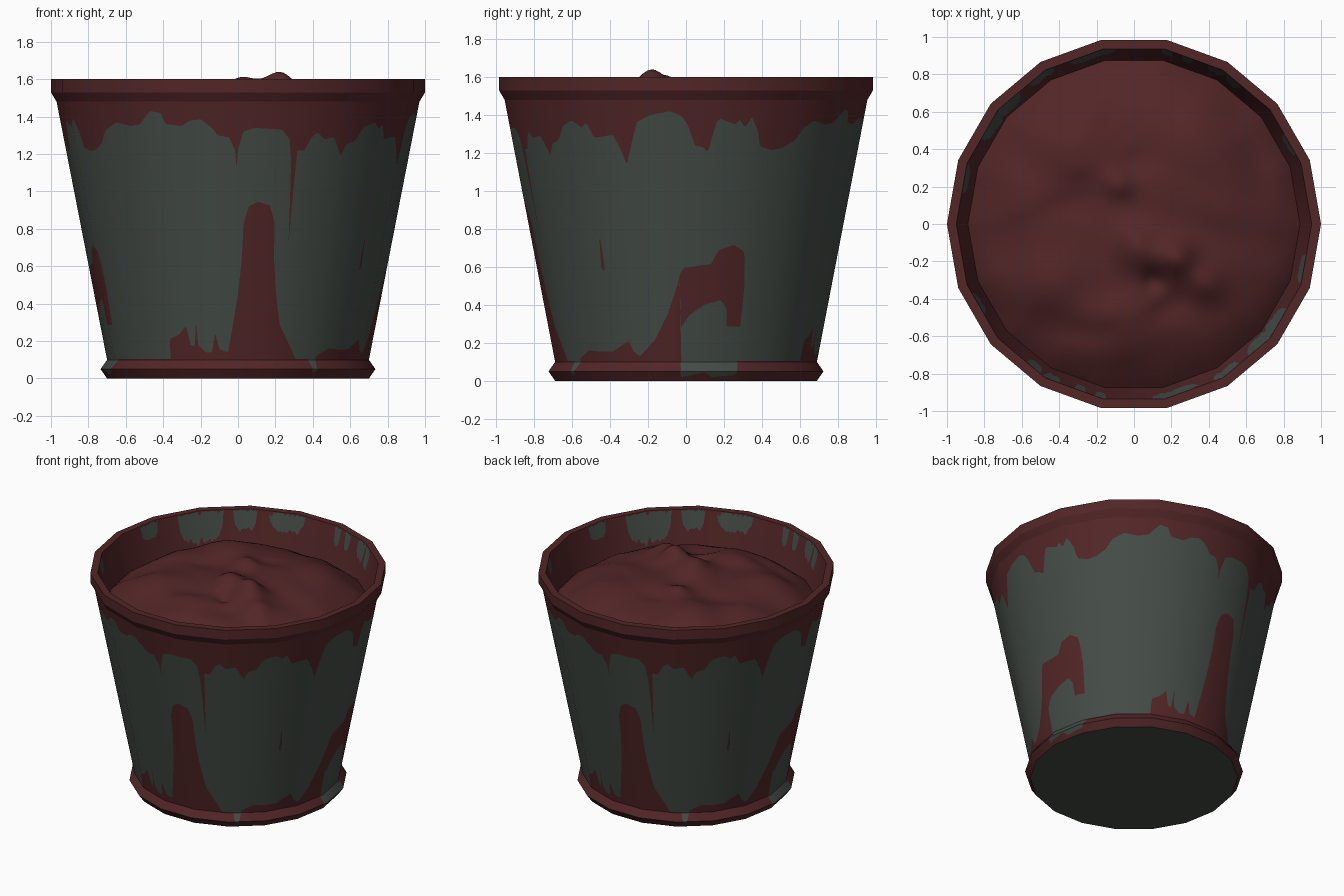
import bpy, math
from mathutils import Vector, noise

if "Cube" in bpy.data.objects:
    bpy.data.objects.remove(bpy.data.objects["Cube"])

SIDES, SUB = 18, 40
COLS = SIDES * SUB


def material(name, rgb):
    m = bpy.data.materials.new(name)
    m.diffuse_color = (*rgb, 1)
    m.use_nodes = True
    m.node_tree.nodes["Principled BSDF"].inputs["Base Color"].default_value = m.diffuse_color
    return m


RED = material("dark red paint", (0.085, 0.019, 0.020))
GREEN = material("grey green metal", (0.058, 0.072, 0.062))

# Paint edges as (degrees from the front, height); they repeat every half turn
DRIP_EDGE = [
    (-44, 1.37), (-38, 1.35), (-34, 1.36), (-29.3, 1.43), (-26, 1.42), (-24.4, 1.36),
    (-19, 1.35), (-15.8, 1.38), (-12, 1.385), (-8.5, 1.34), (-6.7, 1.30), (-3, 1.29),
    (-1, 1.22), (-0.5, 1.13), (0, 1.22), (1.8, 1.32), (5.5, 1.34), (14.7, 1.33),
    (17.5, 1.28), (18.6, 1.15), (19.5, 0.72), (20, 1.0), (20.4, 1.22), (23, 1.22),
    (25.3, 1.29), (27.2, 1.315), (29.8, 1.28), (33.9, 1.29), (37.5, 1.19), (39.4, 1.25),
    (43, 1.27), (46.2, 1.345), (50.6, 1.37), (53.8, 1.335), (55.8, 1.36), (58.2, 1.28),
    (65.3, 1.295), (68, 1.215), (69.8, 1.135), (72.2, 1.27), (74.1, 1.365), (78.5, 1.40),
    (84.8, 1.42), (88.6, 1.395), (90.5, 1.35), (93, 1.24), (95.7, 1.23), (97.3, 1.205),
    (100, 1.365), (101.2, 1.38), (106.2, 1.35), (107.5, 1.375), (109.3, 1.335),
    (111.5, 1.39), (114, 1.32), (115.3, 1.235), (119.8, 1.215), (123.7, 1.225),
    (128.2, 1.265), (131.2, 1.33)]
SPLASH_EDGE = [
    (-66.4, .105), (-31, .105), (-30.4, .21), (-26, .235), (-22.6, .28), (-21, .18),
    (-19.2, .17), (-18, .30), (-17.5, .18), (-14.4, .14), (-11.3, .14), (-9.7, .245),
    (-8, .155), (-4.3, .14), (-2.5, .26), (0, .45), (1.5, .64), (1.9, .82), (3.9, .92),
    (7.1, .945), (11.5, .925), (13.6, .83), (14, .64), (15.2, .475), (17.8, .29),
    (22.8, .18), (26.3, .105), (32.8, .105), (33.2, .035), (35.4, .03), (37, .12),
    (43.4, .16), (50, .155), (56.7, .155), (65, .21), (67, .155), (70, .13), (76.8, .215),
    (82.5, .35), (86.7, .505), (87.5, .55), (88, .02), (98, .045), (101, .02),
    (111, .03), (113, .1)]
HOOK_LOW = [
    (-66, .6), (55.5, .6), (56, .58), (56.5, .58), (57, .6), (86, .6), (87.5, .55),
    (88, .28), (91.3, .345), (97.3, .40), (104.2, .425), (106.5, .38), (107, .285),
    (113, .285), (113.5, .5)]
HOOK_HIGH = [
    (-66, .6), (55.5, .6), (56, .75), (56.5, .74), (57, .6), (86, .6), (87.5, .55),
    (88, .57), (89.2, .595), (99.6, .615), (102.5, .69), (108, .715), (112.3, .68),
    (113, .6), (113.5, .5)]
# Bare patches inside the rim: (angle, half width, lowest height)
BARE = [(165, 5, 1.48), (141, 10, 1.37), (122, 5, 1.45), (104, 8, 1.46), (79, 2, 1.46),
        (72, 2, 1.47), (62, 3, 1.46), (55, 3, 1.44), (27, 4, 1.50)]


def curve(keys, a):
    a = (a - keys[0][0]) % 180 + keys[0][0]
    ring = keys + [(keys[0][0] + 180, keys[0][1])]
    for (a0, z0), (a1, z1) in zip(ring, ring[1:]):
        if a <= a1:
            return z0 + (z1 - z0) * (a - a0) / (a1 - a0)


def outer_cuts(phi):
    low = curve(SPLASH_EDGE, phi + 90)
    b = max(low, curve(HOOK_LOW, phi + 90))
    c = max(b, curve(HOOK_HIGH, phi + 90))
    return [low, b, c, max(c, curve(DRIP_EDGE, phi + 90))]


def inner_cuts(phi):
    lo = hi = 1.6
    p = phi % 180
    for a, half, z in BARE:
        d = abs(p - a) / half
        if d < 1:
            n = noise.noise((p * 0.6, a, 0))
            lo = 1.585 - (1.585 - z) * (1 - d ** 4) ** 0.5 * (0.9 + 0.35 * n)
            hi = max(lo, 1.597 - 0.05 * abs(noise.noise((p * 0.5, a, 7))))
    return [hi, lo]


def polygon(phi):
    """Radius factor that flattens a circle to an 18-sided outline."""
    return math.cos(math.radians(10)) / math.cos(math.radians(phi % 20 - 10))


# Bucket shell: each profile segment is split where the paint edge crosses it
PROFILE = [(.70, 0), (.735, .05), (.70, .1), (.97, 1.48), (1, 1.53), (1, 1.6),
           (.95, 1.6), (.88, 1.3)]
verts, index, faces, mats, normals = [], {}, [], [], []


def vert(r, z, phi):
    k = r * polygon(phi)
    co = (k * math.cos(math.radians(phi)), k * math.sin(math.radians(phi)), z)
    key = tuple(round(v, 5) for v in co)
    if key not in index:
        index[key] = len(verts)
        verts.append(co)
    return index[key]


angles = [i * 360 / COLS for i in range(COLS)]
outer = [outer_cuts(a) for a in angles]
inner = [inner_cuts(a) for a in angles]
for (r0, z0), (r1, z1) in zip(PROFILE, PROFILE[1:]):
    n = Vector((z1 - z0, r0 - r1)).normalized()
    cuts = [[]] * COLS if z0 == z1 else outer if z1 > z0 else inner
    rows = []
    for phi, cut in zip(angles, cuts):
        ts = [0] + [min(1, max(0, (c - z0) / (z1 - z0))) for c in cut] + [1]
        rows.append([vert(r0 + (r1 - r0) * t, z0 + (z1 - z0) * t, phi) for t in ts])
    for i in range(COLS):
        a, b = rows[i], rows[(i + 1) % COLS]
        for k in range(len(a) - 1):
            f = list(dict.fromkeys((a[k], b[k], b[k + 1], a[k + 1])))
            if len(f) < 3:
                continue
            faces.append(f)
            mats.append(k % 2)
            for v in f:
                d = Vector(verts[v][:2]).normalized() * n.x
                normals.append((d.x, d.y, n.y))

# Bucket underside
faces.append([vert(.70, 0, a) for a in reversed(angles)])
mats.append(1)
normals += [(0, 0, -1)] * COLS


def add_object(name, verts, faces):
    me = bpy.data.meshes.new(name)
    me.from_pydata(verts, [], faces)
    ob = bpy.data.objects.new(name, me)
    bpy.context.collection.objects.link(ob)
    me.materials.append(RED)
    me.materials.append(GREEN)
    me.polygons.foreach_set("use_smooth", [True] * len(faces))
    return ob


bucket = add_object("bucket", verts, faces)
bucket.data.polygons.foreach_set("material_index", mats)
bucket.data.normals_split_custom_set(normals)

# Lumpy filling: a low dome with soft mounds (x, y, width, height)
MOUNDS = [(.22, -.18, .10, .10), (.03, -.12, .13, .08), (-.08, .22, .09, .07),
          (-.42, -.28, .16, .05), (.38, -.32, .10, .05), (.35, .45, .2, .04),
          (-.3, .5, .2, .03), (-.1, -.48, .15, .04), (.1, -.3, .06, -.04)]


def fill_height(x, y, s):
    z = 1.33 + 0.19 * (1 - s ** 4)
    z += sum(h * math.exp(-((x - a) ** 2 + (y - b) ** 2) / w ** 2) for a, b, w, h in MOUNDS)
    warp = noise.noise((x * 2, y * 2, 3))
    z += 0.035 * (1 - s ** 6) * noise.noise((x * 3 + warp, y * 4 - warp, 1.5))
    return z


RINGS, SEG = 36, 108
fv, ff = [(0, 0, fill_height(0, 0, 0))], []
for j in range(1, RINGS + 1):
    for i in range(SEG):
        phi, s = i * 360 / SEG, j / RINGS
        r = 0.895 * s * (1 + (polygon(phi) - 1) * s)
        x, y = r * math.cos(math.radians(phi)), r * math.sin(math.radians(phi))
        fv.append((x, y, fill_height(x, y, s)))
for i in range(SEG):
    k = (i + 1) % SEG
    ff.append((0, 1 + i, 1 + k))
    for j in range(RINGS - 1):
        o = 1 + j * SEG
        ff.append((o + i, o + SEG + i, o + SEG + k, o + k))
add_object("filling", fv, ff)
